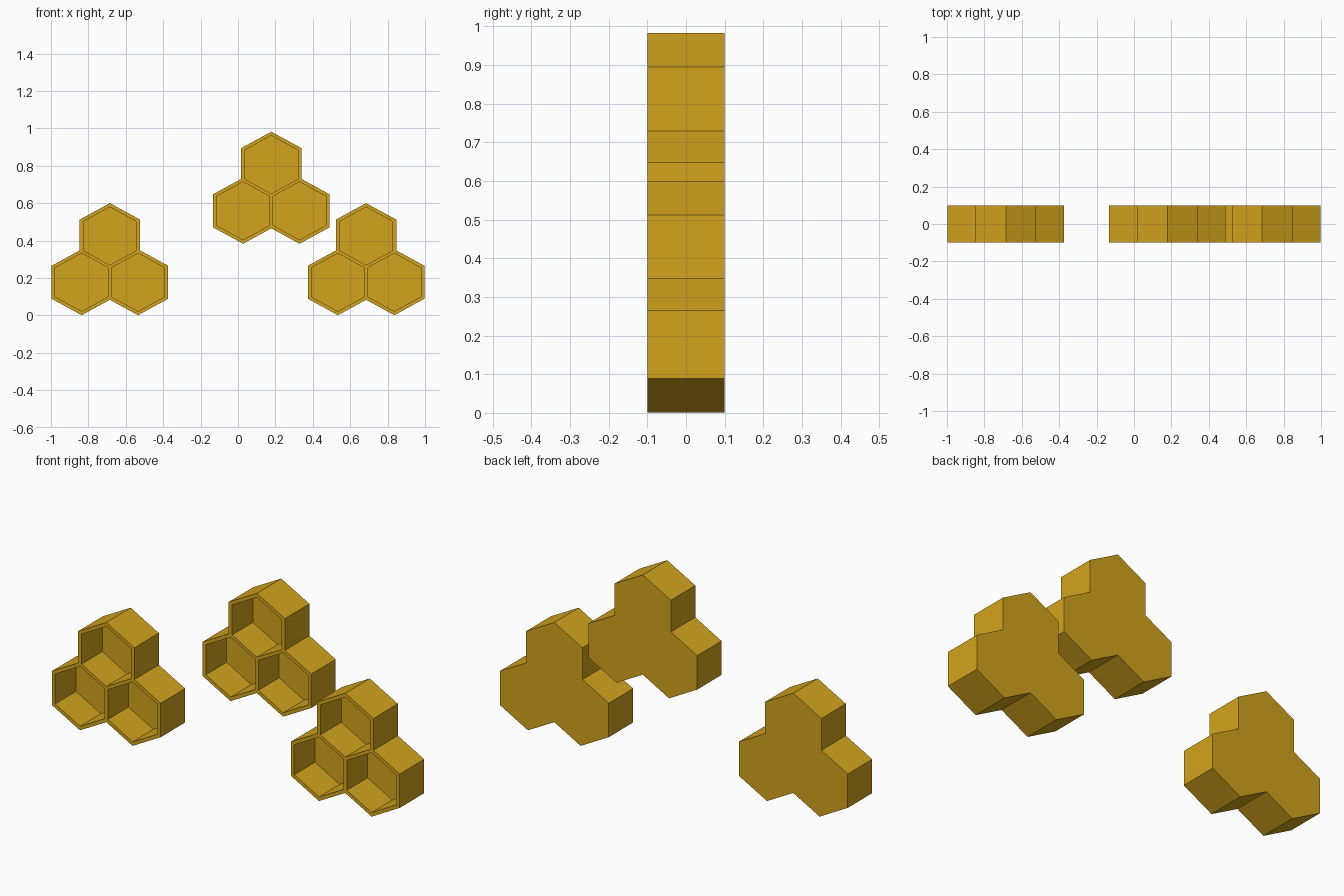
import bpy, bmesh, math

if "Cube" in bpy.data.objects:
    bpy.data.objects.remove(bpy.data.objects["Cube"])

SX = 1.057            # slight sideways stretch of the hexagons
PITCH_R = 0.1647      # hexagon radius that sets the cell spacing
OUTER_R, INNER_R = 0.176, 0.155
FRONT, BACK, PANEL = -0.1, 0.1, 0.03

DX = PITCH_R * math.sqrt(3) / 2 * SX
DZ = PITCH_R * 1.5
CELLS = [(-DX, 0), (DX, 0), (0, DZ)]

gold = bpy.data.materials.new("gold")
gold.diffuse_color = (0.65, 0.37, 0.012, 1)
gold.use_nodes = True
gold.node_tree.nodes["Principled BSDF"].inputs["Base Color"].default_value = gold.diffuse_color


def hex_prisms(name, x, z, r, y0, y1):
    """Three pointy-top hexagonal prisms running along y."""
    bm = bmesh.new()
    for cx, cz in CELLS:
        ring = []
        for i in range(6):
            a = math.radians(90 + 60 * i)
            ring.append((cx + r * math.cos(a) * SX, cz + r * math.sin(a)))
        front = [bm.verts.new((px, y0, pz)) for px, pz in ring]
        back = [bm.verts.new((px, y1, pz)) for px, pz in ring]
        bm.faces.new(front)
        bm.faces.new(back[::-1])
        for i in range(6):
            j = (i + 1) % 6
            bm.faces.new((front[i], back[i], back[j], front[j]))
    bmesh.ops.recalc_face_normals(bm, faces=bm.faces)
    me = bpy.data.meshes.new(name)
    bm.to_mesh(me)
    bm.free()
    me.materials.append(gold)
    ob = bpy.data.objects.new(name, me)
    ob.location = (x, 0, z)
    bpy.context.collection.objects.link(ob)
    return ob


def shelf(name, x, z):
    # merged outer cells with a closed back, hollowed from the front
    body = hex_prisms(name, x, z, OUTER_R, FRONT, BACK)
    hollow = hex_prisms(name + "_cutter", x, z, INNER_R, FRONT - 0.05, BACK - PANEL)
    hollow.hide_render = True
    hollow.hide_set(True)
    mod = body.modifiers.new("hollow", 'BOOLEAN')
    mod.operation = 'DIFFERENCE'
    mod.solver = 'EXACT'
    mod.use_self = True
    mod.object = hollow


# three wall shelves: two low, one raised
shelf("left_shelf", -0.685, 0.177)
shelf("raised_shelf", 0.178, 0.177 + 0.382)
shelf("right_shelf", 0.685, 0.177)
